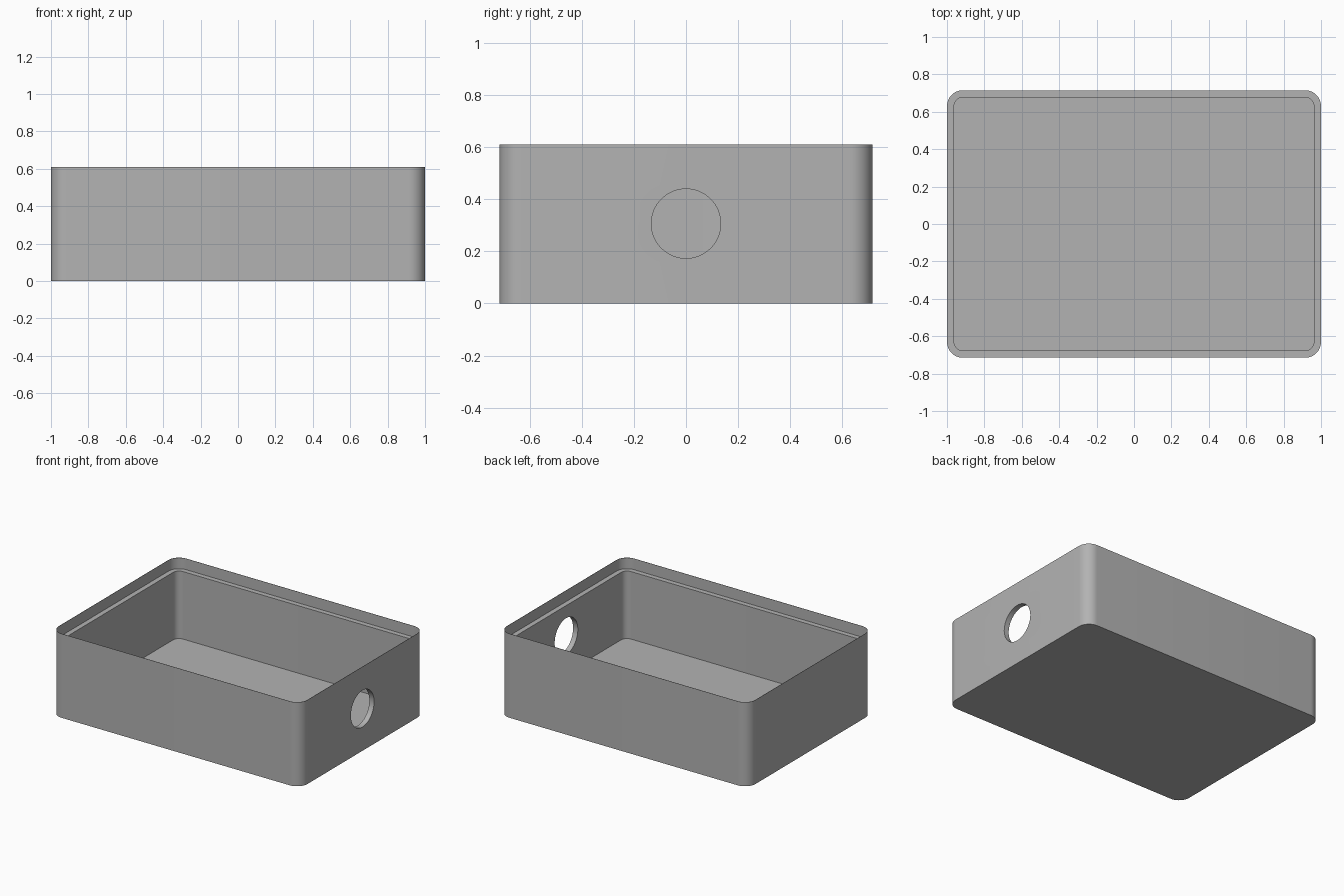
import bpy, bmesh
from math import pi, cos, sin, radians

cube = bpy.data.objects.get("Cube")
if cube:
    bpy.data.objects.remove(cube, do_unlink=True)

HALF_X, HALF_Y, HEIGHT = 1.0, 0.715, 0.61
CORNER, WALL, LIP = 0.085, 0.038, 0.002
FLOOR_Z, LEDGE_Z = 0.04, 0.53
HOLE_Z, HOLE_R = 0.306, 0.133
STEPS = 12

grey = bpy.data.materials.new("grey_plastic")
grey.use_nodes = True
colour = (0.45, 0.45, 0.45, 1)
grey.diffuse_color = colour
grey.node_tree.nodes["Principled BSDF"].inputs["Base Color"].default_value = colour


def rounded_ring(bm, inset, z):
    """Rounded rectangle of vertices, inset from the outer wall."""
    r = CORNER - inset
    ring = []
    for i, (sx, sy) in enumerate([(1, 1), (-1, 1), (-1, -1), (1, -1)]):
        for k in range(STEPS + 1):
            a = (i + k / STEPS) * pi / 2
            ring.append(bm.verts.new((sx * (HALF_X - CORNER) + r * cos(a),
                                      sy * (HALF_Y - CORNER) + r * sin(a), z)))
    return ring


# Tray: outer wall, thin lip, ledge, inner wall and floor
bm = bmesh.new()
section = [(0, 0), (0, HEIGHT), (LIP, HEIGHT), (LIP, LEDGE_Z),
           (WALL, LEDGE_Z), (WALL, FLOOR_Z)]
rings = [rounded_ring(bm, inset, z) for inset, z in section]
for low, high in zip(rings, rings[1:]):
    for j in range(len(low)):
        n = (j + 1) % len(low)
        bm.faces.new((low[j], low[n], high[n], high[j]))
bm.faces.new(rings[0][::-1])
bm.faces.new(rings[-1])
bmesh.ops.recalc_face_normals(bm, faces=bm.faces)
mesh = bpy.data.meshes.new("open_box")
bm.to_mesh(mesh)
bm.free()
mesh.materials.append(grey)
box = bpy.data.objects.new("open_box", mesh)
bpy.context.collection.objects.link(box)

# Round cable hole through one end wall
bpy.ops.mesh.primitive_cylinder_add(vertices=64, radius=HOLE_R, depth=0.3,
                                    location=(HALF_X, 0, HOLE_Z),
                                    rotation=(0, pi / 2, 0))
cutter = bpy.context.object
cutter.name = "hole_cutter"
cutter.hide_render = True
cutter.data.materials.append(grey)
cut = box.modifiers.new("cable_hole", 'BOOLEAN')
cut.operation = 'DIFFERENCE'
cut.solver = 'EXACT'
cut.object = cutter

bpy.ops.object.select_all(action='DESELECT')
box.select_set(True)
bpy.context.view_layer.objects.active = box
bpy.ops.object.modifier_apply(modifier=cut.name)
bpy.data.objects.remove(cutter, do_unlink=True)
bpy.ops.object.shade_smooth_by_angle(angle=radians(30))
